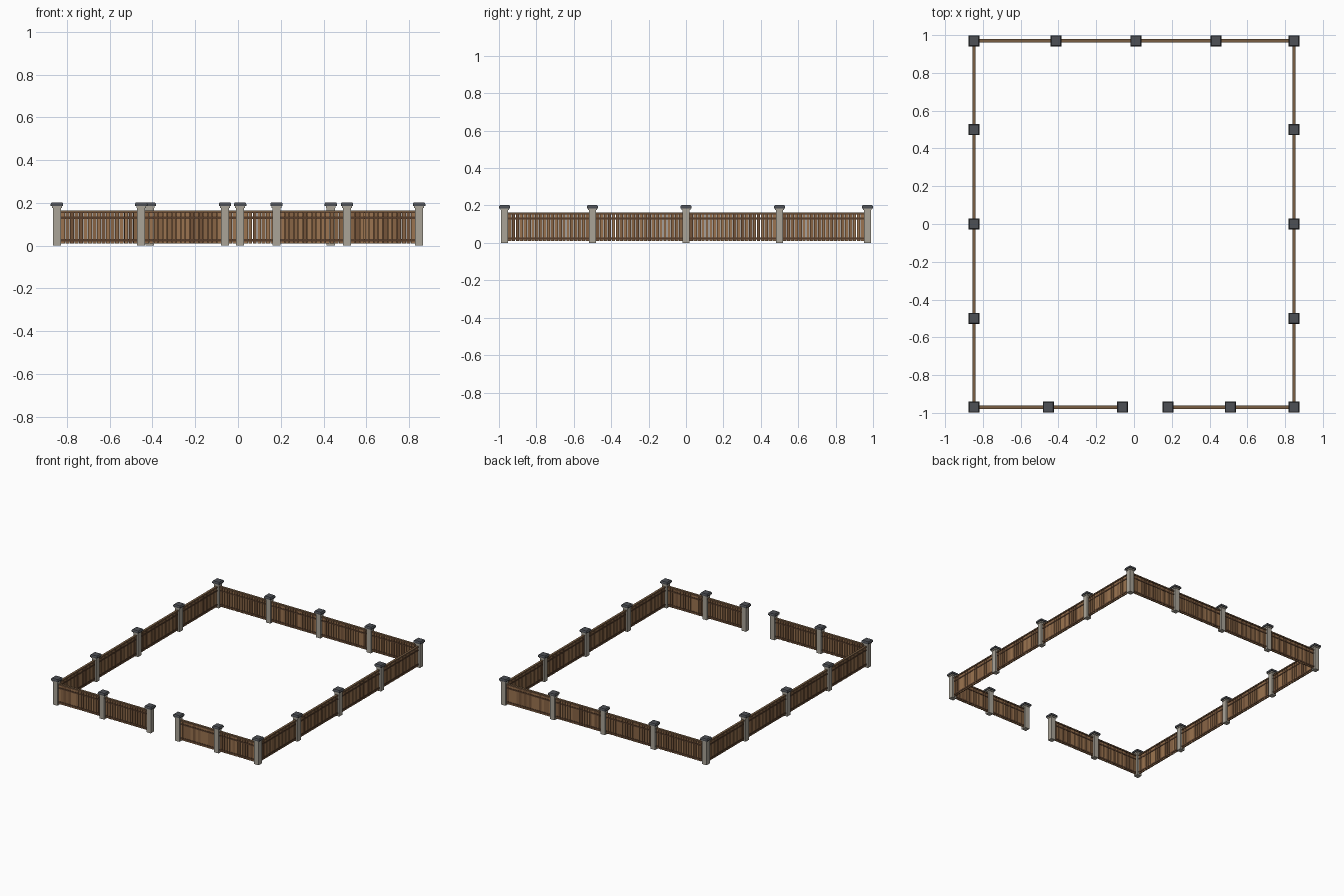
import bpy, bmesh, random
from mathutils import Vector

if "Cube" in bpy.data.objects:
    bpy.data.objects.remove(bpy.data.objects["Cube"])

random.seed(4)


def material(name, rgb):
    m = bpy.data.materials.new(name)
    m.diffuse_color = (*rgb, 1)
    m.use_nodes = True
    m.node_tree.nodes["Principled BSDF"].inputs["Base Color"].default_value = m.diffuse_color
    return m


STONE = material("pale stone", (0.40, 0.37, 0.31))
SLATE = material("dark slate", (0.075, 0.08, 0.09))
RAIL = material("dark brown rail", (0.095, 0.047, 0.024))
TOP = material("brown top board", (0.19, 0.11, 0.055))
PLANKS = [material("light plank", (0.33, 0.175, 0.08)),
          material("mid plank", (0.25, 0.13, 0.06)),
          material("dark plank", (0.18, 0.09, 0.042))]


def add_box(bm, lo, hi, mat=0, top_scale=1.0):
    """Axis aligned box between two corners, optionally tapered at the top."""
    lo, hi = Vector(lo), Vector(hi)
    mid, size = (lo + hi) / 2, hi - lo
    verts = bmesh.ops.create_cube(bm, size=1)["verts"]
    for v in verts:
        k = top_scale if v.co.z > 0 else 1
        v.co = Vector((mid.x + v.co.x * size.x * k,
                       mid.y + v.co.y * size.y * k,
                       mid.z + v.co.z * size.z))
    for f in {f for v in verts for f in v.link_faces}:
        f.material_index = mat


def finish(bm, name, mats):
    mesh = bpy.data.meshes.new(name)
    bm.to_mesh(mesh)
    bm.free()
    for m in mats:
        mesh.materials.append(m)
    ob = bpy.data.objects.new(name, mesh)
    bpy.context.collection.objects.link(ob)


def post(x, y):
    """Square stone post with a stepped collar and a slate cap."""
    bm = bmesh.new()
    for half, z0, z1, mat, taper in ((0.019, 0.0, 0.178, 0, 1),
                                     (0.023, 0.176, 0.185, 0, 1),
                                     (0.029, 0.185, 0.195, 1, 1),
                                     (0.029, 0.195, 0.202, 1, 0.86)):
        add_box(bm, (x - half, y - half, z0), (x + half, y + half, z1), mat, taper)
    finish(bm, "stone_post", [STONE, SLATE])


def panel(p, q):
    """Picket panel between two neighbouring posts along x or y."""
    along_x = abs(q[0] - p[0]) > abs(q[1] - p[1])
    a, b = (p[0], q[0]) if along_x else (p[1], q[1])
    c = p[1] if along_x else p[0]
    a, b = min(a, b) + 0.017, max(a, b) - 0.017

    def bar(bm, s, e, half, z0, z1, mat=0):
        if along_x:
            add_box(bm, (s, c - half, z0), (e, c + half, z1), mat)
        else:
            add_box(bm, (c - half, s, z0), (c + half, e, z1), mat)

    # rails on both faces and a top board
    bm = bmesh.new()
    bar(bm, a, b, 0.0065, 0.018, 0.030)
    bar(bm, a, b, 0.0065, 0.125, 0.136)
    bar(bm, a, b, 0.0075, 0.152, 0.157)
    bar(bm, a, b, 0.0085, 0.157, 0.163, 1)
    finish(bm, "fence_rails", [RAIL, TOP])

    # pickets with narrow gaps and mixed browns
    bm = bmesh.new()
    count = round((b - a) / 0.021)
    pitch = (b - a) / count
    for i in range(count):
        s = a + i * pitch
        bar(bm, s + 0.0015, s + pitch - 0.0015, 0.004, 0.009, 0.154,
            random.choice((0, 0, 1, 1, 2)))
    finish(bm, "fence_pickets", PLANKS)


W, D = 0.847, 0.97
side_ys = (-D, -0.5, 0.0, 0.5, D)
runs = [
    [(-W, y) for y in side_ys],                                # left side
    [(W, y) for y in side_ys],                                 # right side
    [(x, D) for x in (-W, -0.413, 0.01, 0.434, W)],            # back
    [(x, -D) for x in (-W, -0.453, -0.061)],                   # front, left of gateway
    [(x, -D) for x in (0.18, 0.51, W)],                        # front, right of gateway
]

for x, y in sorted({pt for run in runs for pt in run}):
    post(x, y)
for run in runs:
    for p, q in zip(run, run[1:]):
        panel(p, q)
